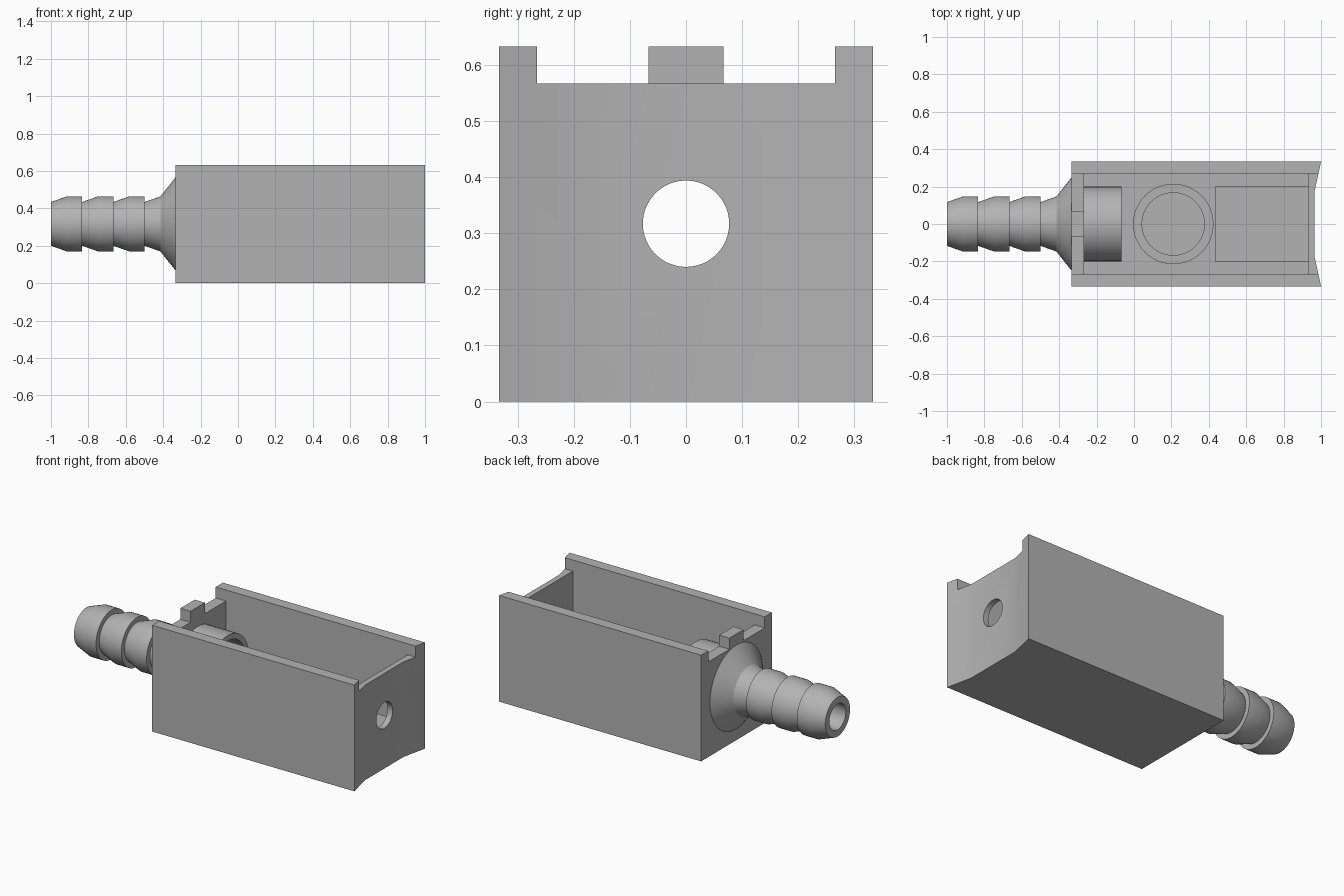
import bpy, bmesh, math

if "Cube" in bpy.data.objects:
    bpy.data.objects.remove(bpy.data.objects["Cube"], do_unlink=True)

grey = bpy.data.materials.new("light grey plastic")
grey.use_nodes = True
colour = (0.45, 0.45, 0.45, 1)
grey.diffuse_color = colour
grey.node_tree.nodes["Principled BSDF"].inputs["Base Color"].default_value = colour

AXIS_Z = 0.317
WALL = 0.067


def finish(name, bm):
    bmesh.ops.recalc_face_normals(bm, faces=bm.faces)
    mesh = bpy.data.meshes.new(name)
    bm.to_mesh(mesh)
    bm.free()
    mesh.materials.append(grey)
    ob = bpy.data.objects.new(name, mesh)
    bpy.context.collection.objects.link(ob)
    return ob


def prism(name, outline, z0, z1):
    bm = bmesh.new()
    face = bm.faces.new([bm.verts.new((x, y, z0)) for x, y in outline])
    top = bmesh.ops.extrude_face_region(bm, geom=[face])["geom"]
    bmesh.ops.translate(bm, vec=(0, 0, z1 - z0),
                        verts=[v for v in top if isinstance(v, bmesh.types.BMVert)])
    return finish(name, bm)


def block(name, x0, x1, half_y, z0, z1):
    return prism(name, [(x0, -half_y), (x1, -half_y), (x1, half_y), (x0, half_y)], z0, z1)


def lathe(name, profile, along_x=True, centre=(0, 0, AXIS_Z), steps=48):
    """Revolve a closed (position, radius) profile about the x or z axis."""
    bm = bmesh.new()
    rings = []
    for i in range(steps):
        a = math.tau * i / steps
        ring = []
        for p, r in profile:
            u, v = r * math.cos(a), r * math.sin(a)
            co = (p, u, v) if along_x else (u, v, p)
            ring.append(bm.verts.new([c + d for c, d in zip(co, centre)]))
        rings.append(ring)
    n = len(profile)
    for i in range(steps):
        a, b = rings[i], rings[(i + 1) % steps]
        for j in range(n):
            k = (j + 1) % n
            bm.faces.new((a[j], a[k], b[k], b[j]))
    bmesh.ops.remove_doubles(bm, verts=bm.verts, dist=1e-5)
    return finish(name, bm)


def smooth(ob):
    bpy.ops.object.select_all(action="DESELECT")
    ob.select_set(True)
    bpy.context.view_layer.objects.active = ob
    bpy.ops.object.shade_smooth_by_angle(angle=math.radians(30))


def cut(ob, cutter):
    mod = ob.modifiers.new("cut", "BOOLEAN")
    mod.operation = "DIFFERENCE"
    mod.solver = "EXACT"
    mod.object = cutter
    bpy.context.view_layer.objects.active = ob
    bpy.ops.object.modifier_apply(modifier=mod.name)
    bpy.data.objects.remove(cutter, do_unlink=True)


# Open housing with a hollowed right end face
half = 0.333
housing = prism("housing", [(-half, -half), (1, -half), (0.966, -0.18),
                            (0.966, 0.18), (1, half), (-half, half)], 0, 0.633)
inner = half - WALL
cut(housing, block("cavity_cutter", -inner, 0.933, inner, WALL, 1))
cut(housing, block("lid_rebate_cutter", -0.5, 1.2, inner, 0.567, 1))
bore = 0.077
cut(housing, lathe("bore_cutter", [(-0.6, 0), (-0.6, bore), (1.2, bore), (1.2, 0)]))
smooth(housing)

# Locating tab on the hose end wall
block("locating_tab", -half, -inner, WALL, 0.567, 0.633)

# Hose fitting: three barbs, neck and flared base
profile = []
for i in range(4):
    x = -1 + i / 6
    profile += [(x, 0.117), (x + 0.085, 0.147)]
    if i < 3:
        profile.append((x + 1 / 6, 0.147))
profile += [(-half, 0.25), (-half, bore), (-1, bore)]
smooth(lathe("hose_barb", profile))

# Socket inside the hose end
smooth(lathe("inner_socket", [(-inner, 0.2), (-WALL, 0.2), (-WALL, 0.167), (-inner, 0.167)]))

# Ring and raised pad on the floor
smooth(lathe("floor_ring", [(WALL, 0.167), (WALL, 0.215), (0.133, 0.215), (0.133, 0.167)],
             along_x=False, centre=(0.21, 0, 0)))
block("floor_pad", 0.433, 0.933, 0.2, WALL, 0.2)
